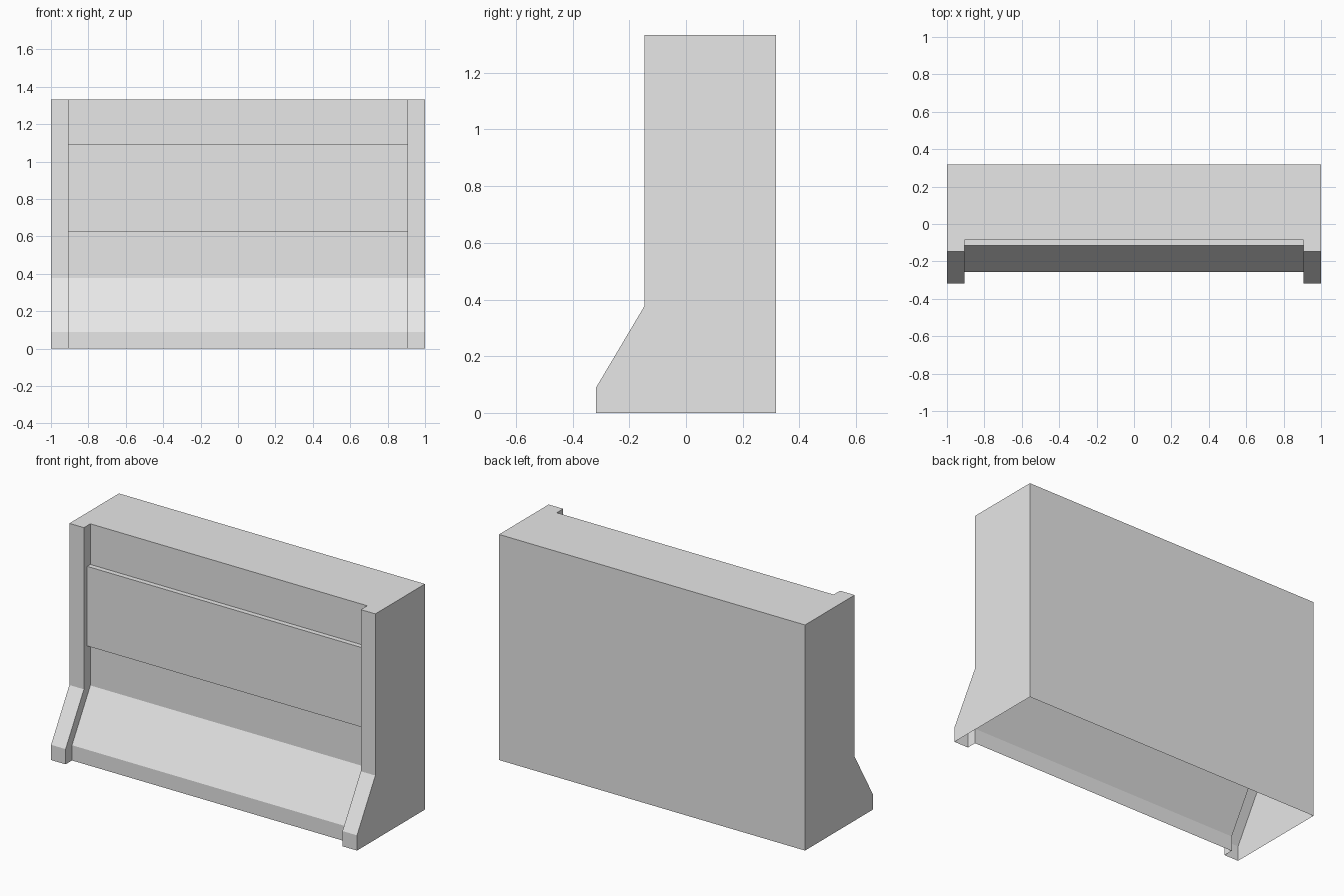
import bpy, bmesh

cube = bpy.data.objects.get("Cube")
if cube:
    bpy.data.objects.remove(cube, do_unlink=True)

HEIGHT, BACK = 1.333, 0.317
FOOT, WALL = -0.317, -0.146   # front depths of the end posts
RECESS = 0.06                 # setback of the centre bay
INNER = 0.905                 # half width of the centre bay

# Plain grey
grey = bpy.data.materials.new("plain_grey")
grey.diffuse_color = (0.8, 0.8, 0.8, 1)
grey.use_nodes = True
grey.node_tree.nodes["Principled BSDF"].inputs["Base Color"].default_value = (0.8, 0.8, 0.8, 1)


def finish(bm, name):
    mesh = bpy.data.meshes.new(name)
    bm.to_mesh(mesh)
    bm.free()
    mesh.materials.append(grey)
    obj = bpy.data.objects.new(name, mesh)
    bpy.context.collection.objects.link(obj)
    return obj


def section(bm, x, setback):
    """Front outline at x, from the floor to the top."""
    outline = [(FOOT, 0), (FOOT, 0.09), (WALL, 0.378), (WALL, HEIGHT)]
    return [bm.verts.new((x, y + setback, z)) for y, z in outline]


# Barrier body: open-bottomed shell with recessed centre bay
bm = bmesh.new()
rows = [section(bm, x, s) for x, s in
        [(-1, 0), (-INNER, 0), (-INNER, RECESS), (INNER, RECESS), (INNER, 0), (1, 0)]]
for a, b in zip(rows, rows[1:]):
    for i in range(len(a) - 1):
        bm.faces.new((a[i], b[i], b[i + 1], a[i + 1]))
right_low, right_top, left_low, left_top = [
    bm.verts.new((x, BACK, z)) for x in (-1, 1) for z in (0, HEIGHT)]
bm.faces.new([row[-1] for row in rows] + [left_top, right_top])
bm.faces.new((left_low, right_low, right_top, left_top))
bm.faces.new([right_low] + rows[0] + [right_top])
bm.faces.new([left_low] + rows[-1] + [left_top])
bmesh.ops.recalc_face_normals(bm, faces=bm.faces)
finish(bm, "barrier_body")

# Raised panel across the centre bay, left open where it meets the wall
bm = bmesh.new()
bmesh.ops.create_cube(bm, size=1)
bmesh.ops.delete(bm, geom=[f for f in bm.faces if f.normal.y > 0.5], context='FACES_ONLY')
panel = finish(bm, "raised_panel")
panel.scale = (2 * INNER, 0.03, 0.47)
panel.location = (0, WALL + RECESS - 0.015, 0.858)
